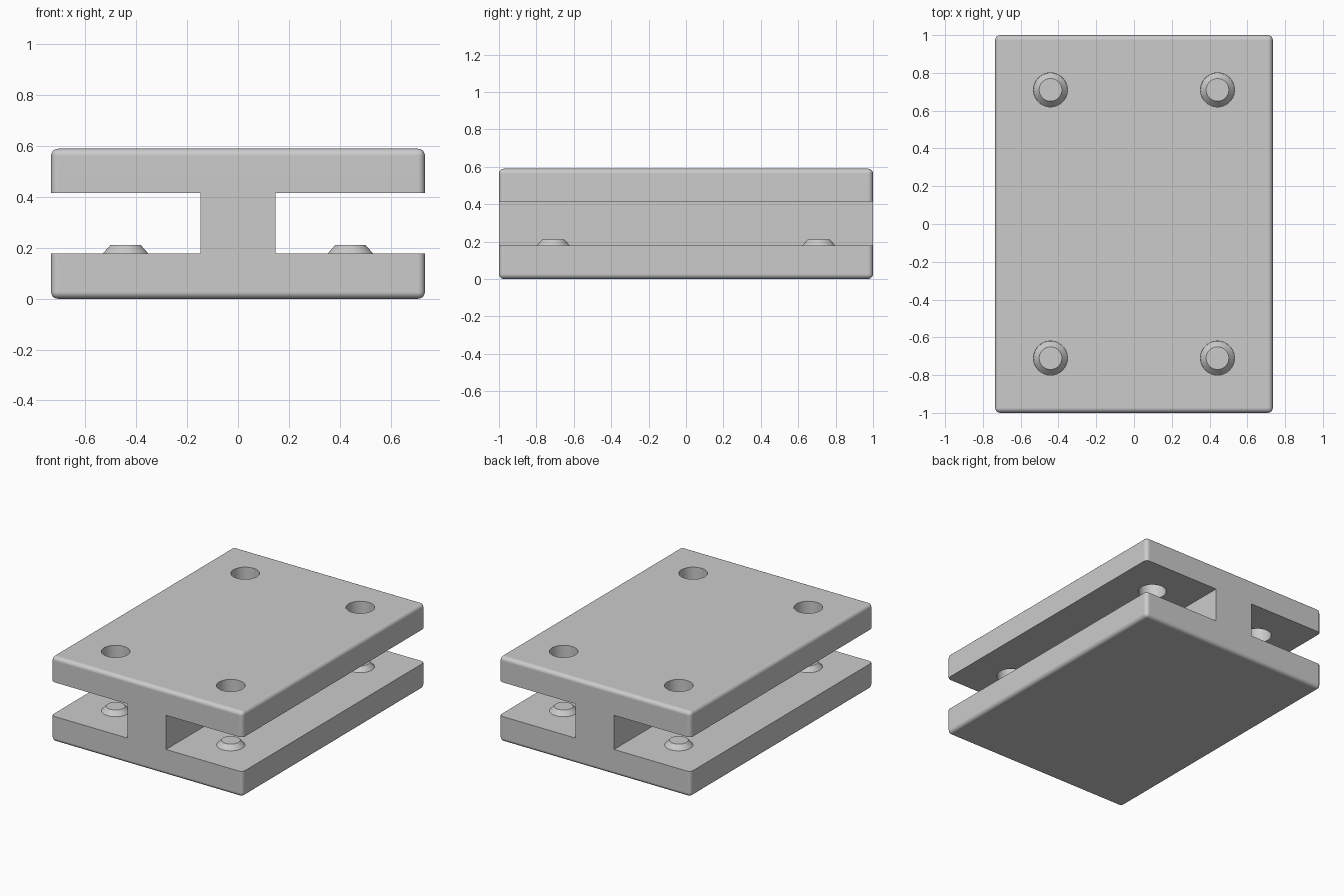
import bpy
import math

if "Cube" in bpy.data.objects:
    bpy.data.objects.remove(bpy.data.objects["Cube"], do_unlink=True)

WIDTH, LENGTH, HEIGHT = 1.47, 2.0, 0.59
FLANGE, WEB = 0.178, 0.296
UPPER = HEIGHT - FLANGE + 0.003
BOLT_X, BOLT_Y = 0.442, 0.71

grey = bpy.data.materials.new("plain grey")
grey.use_nodes = True
colour = (0.6, 0.6, 0.6, 1)
grey.diffuse_color = colour
grey.node_tree.nodes["Principled BSDF"].inputs["Base Color"].default_value = colour


def box(name, size, location):
    bpy.ops.mesh.primitive_cube_add(size=1, location=location)
    ob = bpy.context.object
    ob.name = name
    ob.scale = size
    bpy.ops.object.transform_apply(location=False, rotation=False, scale=True)
    return ob


def activate(ob):
    bpy.ops.object.select_all(action="DESELECT")
    ob.select_set(True)
    bpy.context.view_layer.objects.active = ob


def cut(target, cutter):
    activate(target)
    mod = target.modifiers.new("cut", "BOOLEAN")
    mod.operation = "DIFFERENCE"
    mod.solver = "EXACT"
    mod.object = cutter
    bpy.ops.object.modifier_apply(modifier=mod.name)
    bpy.data.objects.remove(cutter, do_unlink=True)


# Rounded block that becomes the I-shaped body
body = box("i_beam_body", (WIDTH, LENGTH, HEIGHT), (0, 0, HEIGHT / 2))
body.data.materials.append(grey)
bevel = body.modifiers.new("round", "BEVEL")
bevel.width = 0.027
bevel.segments = 5
bpy.ops.object.modifier_apply(modifier=bevel.name)

# Side channels, leaving the web between two flanges
for side in (-1, 1):
    x = side * (WEB / 2 + 0.5)
    cut(body, box("channel_cutter", (1, 3, UPPER - FLANGE),
                  (x, 0, (UPPER + FLANGE) / 2)))

corners = [(x, y) for x in (-BOLT_X, BOLT_X) for y in (-BOLT_Y, BOLT_Y)]

# Access holes through the upper flange
for x, y in corners:
    bpy.ops.mesh.primitive_cylinder_add(vertices=48, radius=0.09, depth=0.3,
                                        location=(x, y, 0.5))
    cut(body, bpy.context.object)

activate(body)
bpy.ops.object.shade_smooth_by_angle(angle=math.radians(30))
normals = body.modifiers.new("flat_faces", "WEIGHTED_NORMAL")
normals.keep_sharp = True

# Tapered bolt heads on the lower flange
for i, (x, y) in enumerate(corners, 1):
    bpy.ops.mesh.primitive_cone_add(vertices=48, radius1=0.09, radius2=0.06,
                                    depth=0.034, location=(x, y, FLANGE + 0.016))
    head = bpy.context.object
    head.name = f"bolt_head_{i}"
    head.data.materials.append(grey)
    bpy.ops.object.shade_smooth_by_angle(angle=math.radians(30))
